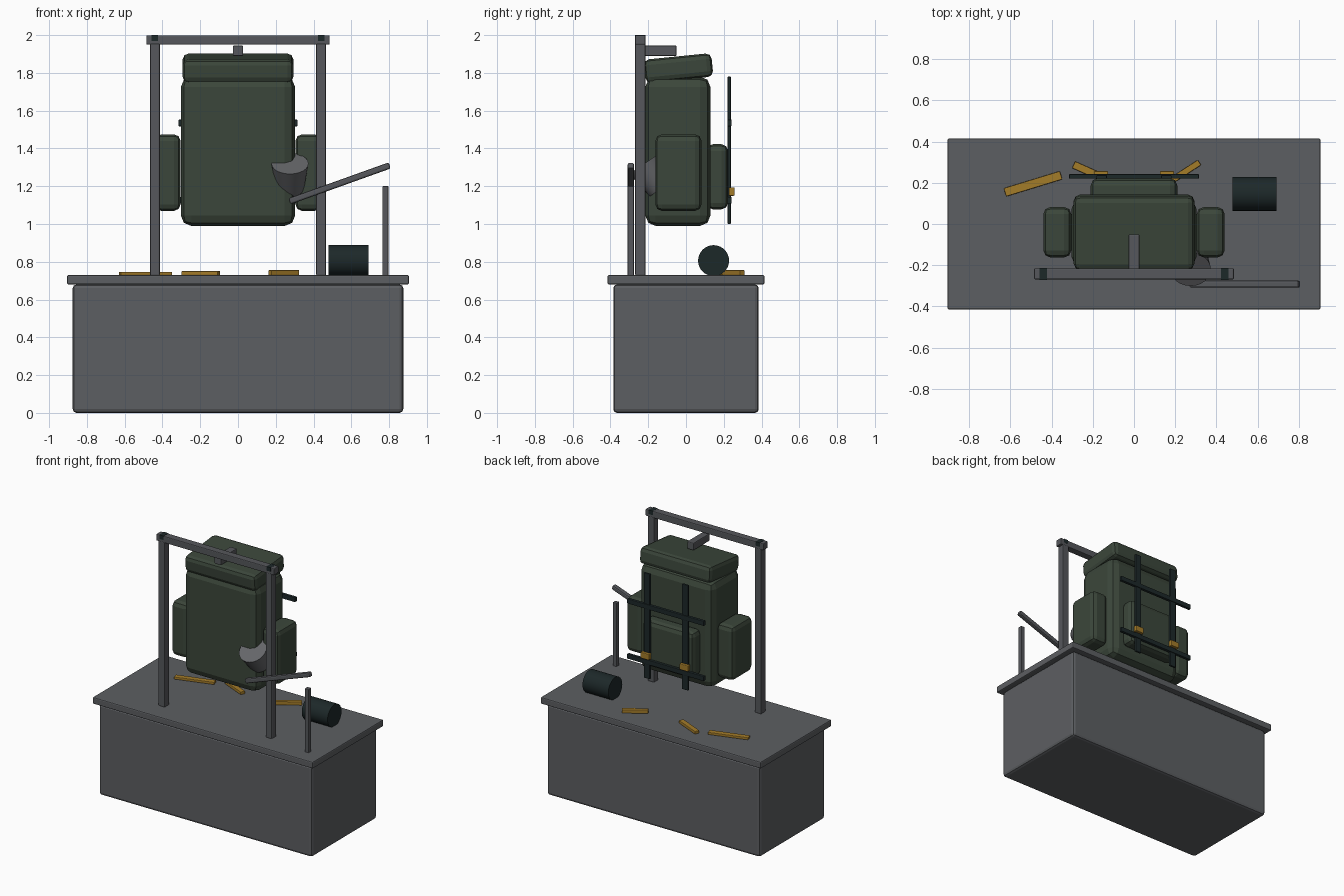
import bpy, math
from mathutils import Vector, Euler

if "Cube" in bpy.data.objects:
    bpy.data.objects.remove(bpy.data.objects["Cube"])


def material(name, rgb):
    m = bpy.data.materials.new(name)
    m.diffuse_color = (*rgb, 1)
    m.use_nodes = True
    m.node_tree.nodes["Principled BSDF"].inputs["Base Color"].default_value = m.diffuse_color
    return m


BENCH = material("bench grey", (0.108, 0.114, 0.122))
STEEL = material("steel grey", (0.092, 0.096, 0.106))
LAMP = material("lamp grey", (0.130, 0.133, 0.142))
CANVAS = material("olive canvas", (0.044, 0.062, 0.043))
WEB = material("dark webbing", (0.012, 0.021, 0.022))
BRASS = material("yellow brass", (0.37, 0.20, 0.022))


def finish(o, name, mat, bevel=0, segments=2):
    o.name = name
    o.data.materials.append(mat)
    if bevel:
        b = o.modifiers.new("bevel", 'BEVEL')
        b.width, b.segments = bevel, segments
        b.limit_method = 'ANGLE'
    return o


def box(name, mat, centre, size, bevel=0.006, segments=2, rot=(0, 0, 0)):
    bpy.ops.mesh.primitive_cube_add(size=1, location=centre, rotation=rot)
    o = bpy.context.object
    for v in o.data.vertices:
        v.co = [c * s for c, s in zip(v.co, size)]
    return finish(o, name, mat, bevel, segments)


def smooth(o, angle=35):
    bpy.ops.object.shade_smooth_by_angle(angle=math.radians(angle))
    return o


# Bench
box("bench_base", BENCH, (0, 0, 0.34), (1.75, 0.77, 0.68), 0.02)
box("bench_top", BENCH, (0, 0, 0.705), (1.81, 0.83, 0.05), 0.008)

# Hanging frame: posts, top bar, end clamps and hook
for side, s in (("left", -1), ("right", 1)):
    box(side + "_post", STEEL, (s * 0.44, -0.242, 1.342), (0.052, 0.054, 1.23))
    box(side + "_clamp", WEB, (s * 0.44, -0.242, 1.985), (0.035, 0.057, 0.03), 0)
box("top_bar", STEEL, (0, -0.242, 1.974), (0.97, 0.054, 0.05))
box("hanging_hook", STEEL, (0, -0.145, 1.917), (0.054, 0.19, 0.055))

# Pack: body, tilted lid, side and back pockets
box("pack_body", CANVAS, (0, -0.043, 1.385), (0.605, 0.345, 0.79), 0.055)
box("pack_lid", CANVAS, (0, -0.04, 1.825), (0.585, 0.36, 0.125), 0.03,
    rot=(0.1, 0, 0))
for side, s in (("left", -1), ("right", 1)):
    box(side + "_side_pocket", CANVAS, (s * 0.372, -0.04, 1.272),
        (0.136, 0.245, 0.405), 0.035)
box("back_pocket", CANVAS, (0, 0.165, 1.25), (0.42, 0.115, 0.345), 0.035)

# Strap harness behind the pack, with buckles
for side, s in (("left", -1), ("right", 1)):
    box(side + "_strap", WEB, (s * 0.157, 0.229, 1.39), (0.05, 0.016, 0.78), 0.003)
    box(side + "_buckle", BRASS, (s * 0.16, 0.242, 1.172), (0.07, 0.03, 0.045), 0.005)
for name, z in (("upper_cross_strap", 1.535), ("lower_cross_strap", 1.125)):
    box(name, WEB, (0, 0.231, z), (0.63, 0.022, 0.035), 0.003)

# Lamp stand, arm and shade
box("lamp_stand", STEEL, (0.78, -0.292, 0.963), (0.032, 0.033, 0.475), 0.004)
a, b = Vector((0.272, -0.292, 1.12)), Vector((0.803, -0.292, 1.31))
d = b - a
box("lamp_arm", STEEL, (a + b) / 2, (d.length, 0.034, 0.034), 0.009,
    rot=(0, -math.atan2(d.z, d.x), 0))
tilt = Euler((0.6, 0, 0))
axis = Vector((0, 0, 1))
axis.rotate(tilt)
bpy.ops.mesh.primitive_cone_add(vertices=24, radius1=0.075, radius2=0.098, depth=0.16,
                                location=Vector((0.275, -0.22, 1.32)) - axis * 0.08,
                                rotation=tilt)
smooth(finish(bpy.context.object, "lamp_shade", LAMP))

# Loose items on the bench
bpy.ops.mesh.primitive_cylinder_add(vertices=32, radius=0.082, depth=0.212,
                                    location=(0.585, 0.146, 0.806),
                                    rotation=(0, math.pi / 2, 0))
smooth(finish(bpy.context.object, "canister", WEB))
for name, x, y, length, width, height, deg in (
        ("long_strip", -0.49, 0.195, 0.285, 0.042, 0.018, 17),
        ("middle_strip", -0.197, 0.245, 0.21, 0.036, 0.022, -24),
        ("short_strip", 0.243, 0.25, 0.178, 0.03, 0.027, 33)):
    box(name, BRASS, (x, y, 0.729 + height / 2), (length, width, height), 0.004,
        rot=(0, 0, math.radians(deg)))
